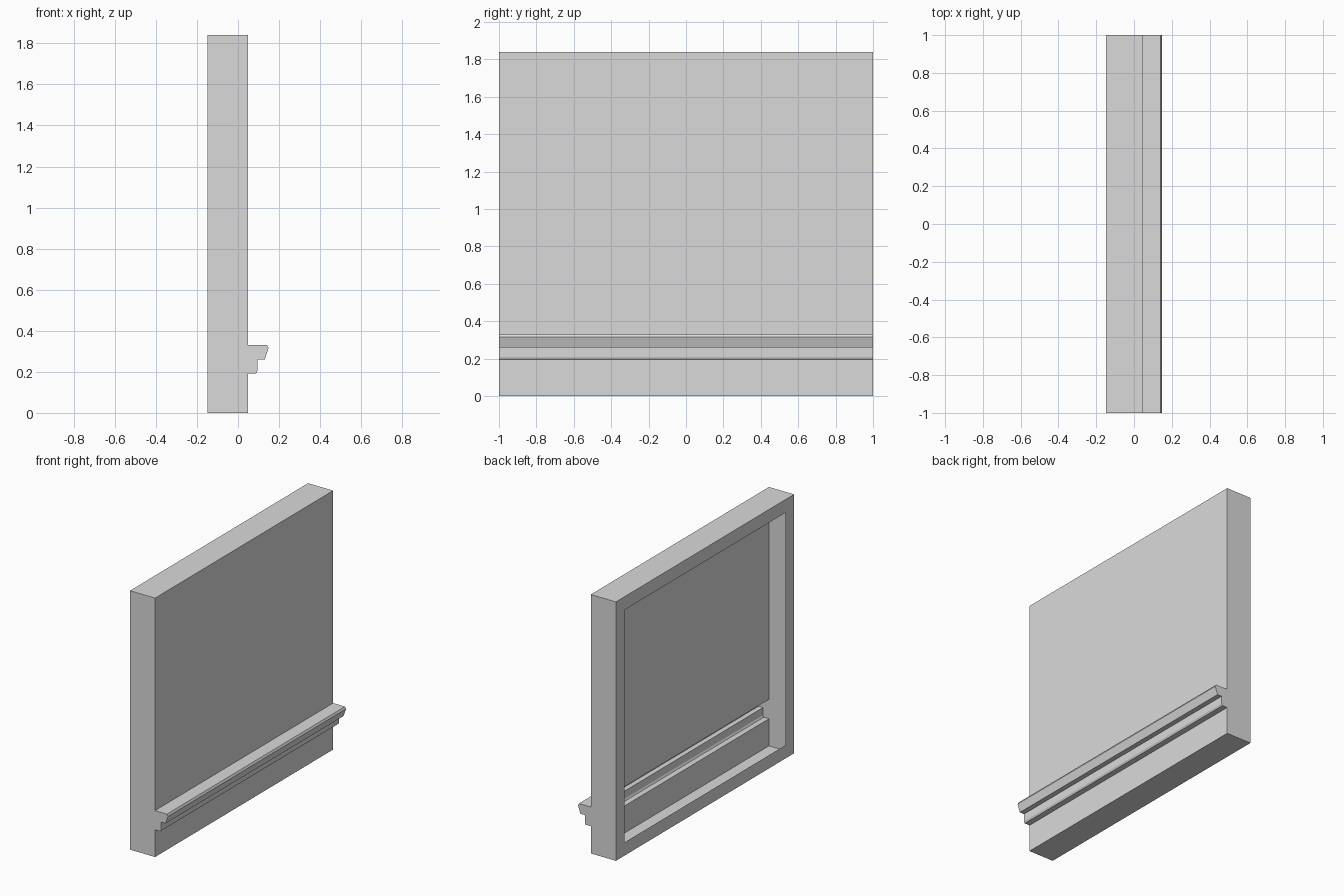
import bpy
import bmesh

cube = bpy.data.objects.get("Cube")
if cube:
    bpy.data.objects.remove(cube, do_unlink=True)

paint = bpy.data.materials.new("light_grey")
paint.use_nodes = True
grey = (0.7, 0.7, 0.7, 1)
paint.diffuse_color = grey
paint.node_tree.nodes["Principled BSDF"].inputs["Base Color"].default_value = grey

BACK, FACE, HEIGHT, BORDER = -0.149, 0.048, 1.84, 0.094

# Wall cross-section with its stepped moulding, listed from the bottom up
OUTLINE = [(BACK, 0), (FACE, 0),
           (FACE, 0.193), (0.088, 0.193), (0.095, 0.206), (0.095, 0.26),
           (0.13, 0.26), (0.149, 0.315), (0.141, 0.33), (FACE, 0.33),
           (FACE, HEIGHT), (BACK, HEIGHT)]

# Thin-walled panel: extrude the cross-section along its length
bm = bmesh.new()
end = bm.faces.new([bm.verts.new((x, -1, z)) for x, z in OUTLINE])
moved = bmesh.ops.extrude_face_region(bm, geom=[end])["geom"]
bmesh.ops.translate(bm, vec=(0, 2, 0),
                    verts=[v for v in moved if isinstance(v, bmesh.types.BMVert)])
bmesh.ops.recalc_face_normals(bm, faces=bm.faces)

# Open the back, leaving a flat border around the hollow shell
back_face = min(bm.faces, key=lambda f: f.calc_center_median().x)
bmesh.ops.inset_region(bm, faces=[back_face], thickness=BORDER, use_even_offset=True)
bmesh.ops.delete(bm, geom=[back_face], context="FACES")

mesh = bpy.data.meshes.new("moulded_wall_panel")
bm.to_mesh(mesh)
bm.free()
mesh.materials.append(paint)
panel = bpy.data.objects.new("moulded_wall_panel", mesh)
bpy.context.collection.objects.link(panel)
